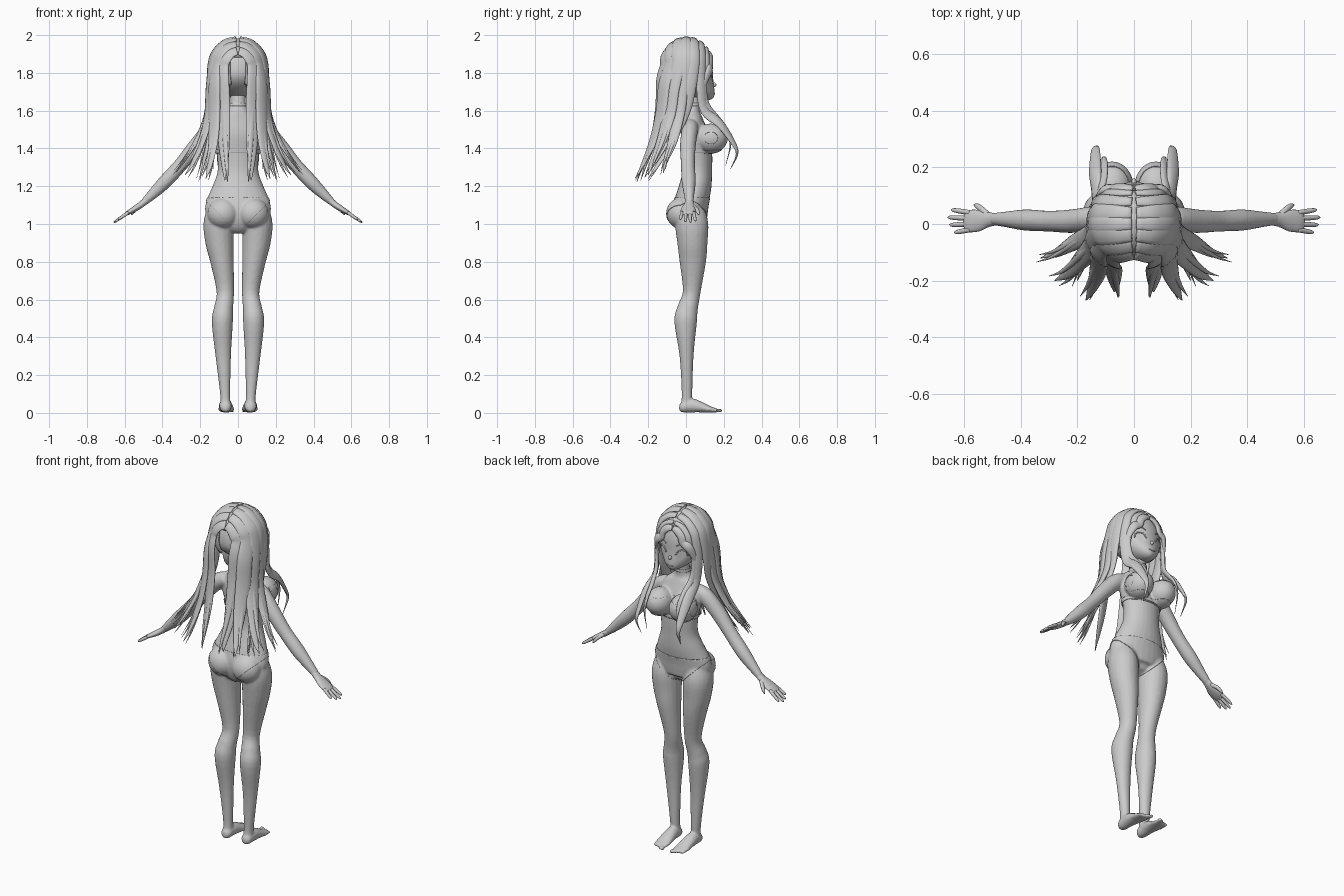
import bpy, bmesh, math, random
from mathutils import Vector, Matrix

random.seed(4)
if "Cube" in bpy.data.objects:
    bpy.data.objects.remove(bpy.data.objects["Cube"], do_unlink=True)

grey = bpy.data.materials.new("plain_grey")
grey.use_nodes = True
grey.diffuse_color = (.6, .6, .6, 1)
grey.node_tree.nodes["Principled BSDF"].inputs["Base Color"].default_value = (.6, .6, .6, 1)

SIDES = (("left", 1), ("right", -1))


def make(bm, name):
    """Turn a bmesh into a smooth shaded object."""
    bmesh.ops.recalc_face_normals(bm, faces=bm.faces)
    mesh = bpy.data.meshes.new(name)
    bm.to_mesh(mesh)
    bm.free()
    mesh.materials.append(grey)
    mesh.polygons.foreach_set("use_smooth", [True] * len(mesh.polygons))
    obj = bpy.data.objects.new(name, mesh)
    bpy.context.collection.objects.link(obj)
    return obj


def resample(rows, steps):
    """Catmull-Rom curve through rows of x, y, z, half width, half depth."""
    p = [Vector(r) for r in rows]
    p = [p[0] * 2 - p[1]] + p + [p[-1] * 2 - p[-2]]
    out = []
    for a, b, c, d in zip(p, p[1:], p[2:], p[3:]):
        for i in range(steps):
            t = i / steps
            out.append((b * 2 + (c - a) * t + (a * 2 - b * 5 + c * 4 - d) * t * t
                        + (b * 3 - a - c * 3 + d) * t ** 3) * .5)
    return out + [p[-2]]


def loft(bm, rows, normal, side=1, count=20, steps=4):
    """Skin elliptical rings along a curve; normal gives the depth direction."""
    rows = resample(rows, steps)
    path = [Vector(r[:3]) for r in rows]
    rings = []
    for i, (row, p) in enumerate(zip(rows, path)):
        t = (path[min(i + 1, len(path) - 1)] - path[max(i - 1, 0)]).normalized()
        n = Vector(normal(p) if callable(normal) else normal)
        n = (n - t * n.dot(t)).normalized()
        w = t.cross(n)
        ring = []
        for j in range(count):
            ang = math.tau * j / count
            co = p + w * max(row[3], .001) * math.cos(ang) + n * max(row[4], .001) * math.sin(ang)
            co.x *= side
            ring.append(bm.verts.new(co))
        rings.append(ring)
    for a, b in zip(rings, rings[1:]):
        for j in range(count):
            k = (j + 1) % count
            bm.faces.new((a[j], a[k], b[k], b[j]))
    bm.faces.new(rings[0])
    bm.faces.new(rings[-1])


def ball(bm, centre, radii, segments=24):
    matrix = Matrix.Translation(centre) @ Matrix.Diagonal((*radii, 1))
    bmesh.ops.create_uvsphere(bm, u_segments=segments, v_segments=segments // 2,
                              radius=1, matrix=matrix)


# Body: torso, legs, arms and feet fused into one skin
bm = bmesh.new()
torso = [(.04, .97, .05, .04), (.025, 1, .13, .08), (.02, 1.06, .172, .092), (.03, 1.12, .168, .09),
         (.05, 1.2, .135, .085), (.06, 1.28, .108, .078), (.06, 1.38, .113, .078),
         (.045, 1.48, .13, .072), (.035, 1.55, .11, .055), (.03, 1.59, .065, .045),
         (.035, 1.63, .043, .039), (.045, 1.71, .04, .038)]
loft(bm, [(0, *r) for r in torso], (0, 1, 0), count=28)
leg = [(.1, .02, 1.08, .065, .075), (.103, .03, 1, .08, .088), (.097, .034, .9, .075, .08),
       (.084, .036, .8, .062, .07), (.067, .03, .64, .046, .047), (.077, .008, .55, .051, .055),
       (.083, -.002, .48, .056, .06), (.078, .003, .3, .041, .037), (.068, .005, .1, .027, .028),
       (.066, 0, .03, .028, .03)]
foot = [(.066, -.036, .03, .012, .016), (.066, -.02, .03, .029, .028), (.066, .03, .039, .034, .037),
        (.064, .08, .03, .039, .028), (.062, .13, .018, .043, .016), (.062, .165, .012, .038, .01)]
arm = [(.09, .025, 1.52, .04, .04), (.145, .02, 1.495, .043, .045), (.22, .01, 1.415, .042, .042),
       (.3, .01, 1.317, .037, .037), (.38, .014, 1.23, .038, .037), (.44, .016, 1.17, .03, .03),
       (.5, .018, 1.113, .021, .019)]
for _, s in SIDES:
    loft(bm, leg, (0, 1, 0), s)
    loft(bm, foot, (0, 0, 1), s)
    loft(bm, arm, (1, 0, 1), s)
    ball(bm, (.08 * s, -.028, 1.055), (.082, .075, .08))
    ball(bm, (.077 * s, .132, 1.455), (.073, .087, .077))
    for i in range(5):
        size = .013 - .0015 * i
        ball(bm, (s * (.03 + .017 * i), .177 - .004 * i * i, .012), (size * .75, size * 1.4, size * .85), 12)
body = make(bm, "body")
remesh = body.modifiers.new("fuse", 'REMESH')
remesh.mode = 'VOXEL'
remesh.voxel_size = .0065
remesh.use_smooth_shade = True
relax = body.modifiers.new("relax", 'SMOOTH')
relax.iterations = 5


# Swimwear: slices of the skin lifted slightly off the body
def garment(name, planes):
    piece = bmesh.new()
    piece.from_object(body, bpy.context.evaluated_depsgraph_get())
    piece.normal_update()
    for v in piece.verts:
        v.co += v.normal * .003
    for point, normal in planes:
        bmesh.ops.bisect_plane(piece, geom=piece.verts[:] + piece.edges[:] + piece.faces[:],
                               plane_co=point, plane_no=normal, clear_outer=True)
    make(piece, name).modifiers.new("cloth", 'SOLIDIFY').thickness = .003


def slab(low, high, width):
    return [((0, 0, low), (0, 0, -1)), ((0, 0, high), (0, 0, 1)),
            ((width, 0, 0), (1, 0, 0)), ((-width, 0, 0), (-1, 0, 0))]


garment("briefs", slab(.95, 1.14, .3) + [((0, 0, .95), (1, 0, -1)), ((0, 0, .95), (-1, 0, -1))])
garment("top_cups", slab(1.37, 1.5, .145) + [((0, .1, 0), (0, -1, 0))])
garment("top_band", slab(1.375, 1.395, .15))
garment("neck_strap", slab(1.625, 1.64, .1))

# Hands
for side, s in SIDES:
    bm = bmesh.new()
    up = (.55, 0, .83)
    loft(bm, [(.47, .017, 1.14, .02, .019), (.51, .016, 1.105, .025, .017), (.55, .012, 1.078, .038, .015),
              (.585, .01, 1.058, .039, .011), (.6, .01, 1.05, .03, .006)], up, s)
    for o, reach in ((-.03, .048), (-.01, .063), (.01, .068), (.03, .058)):
        rows = [(.58 + reach * f, .01 + o * (1 + .3 * f), 1.061 - reach * f * .68, r, r)
                for f, r in ((0, .009), (.5, .009), (1, .007), (1.15, .002))]
        loft(bm, rows, up, s, 10)
    loft(bm, [(.515, .03, 1.1, .012, .011), (.54, .053, 1.08, .011, .01),
              (.555, .064, 1.062, .009, .008), (.565, .068, 1.048, .003, .003)], up, s, 10)
    make(bm, side + "_hand")


# Head, shaped from a sphere with a narrow forward chin
def face(v, lift=0):
    t = max(0, -v.z)
    r = 1 + lift
    return Vector((v.x * .135 * r * (1 - .35 * t * t), .012 + v.y * .13 * r + .095 * t * t,
                   1.8 + v.z * (.17 if v.z > 0 else .145) * r))


def on_face(turn, tilt, lift=.01):
    return face(Vector((math.sin(turn) * math.cos(tilt), math.cos(turn) * math.cos(tilt),
                        math.sin(tilt))), lift)


bm = bmesh.new()
ball(bm, (0, 0, 0), (1, 1, 1), 48)
for v in bm.verts:
    v.co = face(v.co)
ball(bm, on_face(0, -.45, 0), (.009, .014, .012), 16)
make(bm, "head")


def face_line(name, points, s=1, size=.003):
    bm = bmesh.new()
    loft(bm, [(*on_face(a, b), size, size) for a, b in points], (0, 1, .2), s, 8)
    make(bm, name)


for side, s in SIDES:
    bm = bmesh.new()
    rim = [on_face(.5 + .19 * math.cos(a), -.31 + .19 * math.sin(a), .015)
           for a in (math.tau * i / 24 for i in range(24))]
    bm.faces.new([bm.verts.new((p.x * s, p.y, p.z)) for p in rim])
    make(bm, side + "_eye")
    face_line(side + "_lashes", [(.24, -.28), (.36, -.12), (.52, -.08), (.68, -.14), (.78, -.3)], s, .004)
    face_line(side + "_brow", [(.25, .06), (.45, .12), (.7, .05)], s)
face_line("mouth", [(-.26, -.82), (0, -.87), (.26, -.82)], size=.0025)

# Hair cap, open over the face and along the back parting
CROWN = Vector((0, .005, 1.825))
bm = bmesh.new()
ball(bm, CROWN, (.147, .137, .157), 64)
hidden = []
for f in bm.faces:
    x, y, z = f.calc_center_median()
    if z < 1.72 or (y > .08 and z < 1.91) or (abs(x) < .04 and y < 0 and z < 1.89):
        hidden.append(f)
bmesh.ops.delete(bm, geom=hidden, context='FACES')
make(bm, "hair_cap").modifiers.new("thickness", 'SOLIDIFY').thickness = .008


def outward(p):
    d = p - CROWN
    return (d.x, d.y, max(d.z, 0) + .001)


def lock(bm, start, width, tail, s, drift=Vector((0, 0, 0))):
    """A lock leaving the centre parting, rounding the head, then hanging."""
    ring = math.sqrt(1 - (start / .14) ** 2)
    path = [CROWN + Vector((.149 * ring * math.sin(a), start, .161 * ring * math.cos(a)))
            for a in (.06, .5, 1, 1.45)]
    path += [Vector(p) + drift * (i / len(tail)) for i, p in enumerate(tail)]
    rows = []
    for i, p in enumerate(path):
        f = i / (len(path) - 1)
        taper = min(1, .6 + 2 * f) * min(1, 3 * (1 - f) + .04)
        rows.append((*p, width * taper, min(.013, width * .6) * taper))
    loft(bm, rows, outward, s, 12)


LOCKS = {
    "back_inner": (-.115, .044, [(.085, -.132, 1.76), (.08, -.138, 1.62), (.075, -.17, 1.45),
                                 (.07, -.215, 1.31), (.07, -.24, 1.23)]),
    "back_outer": (-.085, .042, [(.125, -.115, 1.74), (.125, -.13, 1.6), (.13, -.17, 1.45),
                                 (.15, -.23, 1.31), (.17, -.27, 1.24)]),
    "rear_side": (-.045, .04, [(.15, -.07, 1.72), (.155, -.09, 1.58), (.19, -.13, 1.44),
                               (.24, -.18, 1.32), (.28, -.2, 1.26)]),
    "side": (-.005, .034, [(.155, -.02, 1.72), (.165, -.04, 1.58), (.22, -.07, 1.44),
                           (.28, -.105, 1.34), (.33, -.12, 1.27)]),
    "shoulder": (.035, .034, [(.155, .02, 1.72), (.15, -.01, 1.6), (.16, -.07, 1.46),
                              (.18, -.14, 1.33), (.2, -.2, 1.24)]),
    "chest": (.075, .028, [(.135, .08, 1.72), (.13, .1, 1.6), (.137, .18, 1.53),
                           (.137, .25, 1.43), (.137, .27, 1.37), (.13, .235, 1.29)]),
    "inner_chest": (.105, .018, [(.124, .095, 1.73), (.118, .11, 1.63), (.108, .165, 1.56),
                                 (.105, .215, 1.5), (.108, .235, 1.42), (.11, .21, 1.31)]),
    "fringe": (.122, .024, [(.105, .122, 1.81), (.128, .095, 1.73), (.13, .08, 1.6)]),
}
for name, (start, width, tail) in LOCKS.items():
    drifts = [Vector([random.uniform(-.03, .03) for _ in range(3)]) for _ in range(2)]
    for side, s in SIDES:
        bm = bmesh.new()
        lock(bm, start, width, tail, s)
        # Loose wisps beside the longer locks
        if name not in ("fringe", "chest", "inner_chest"):
            for d in drifts:
                lock(bm, start, width * .4, tail, s, d)
        make(bm, side + "_" + name + "_hair")
